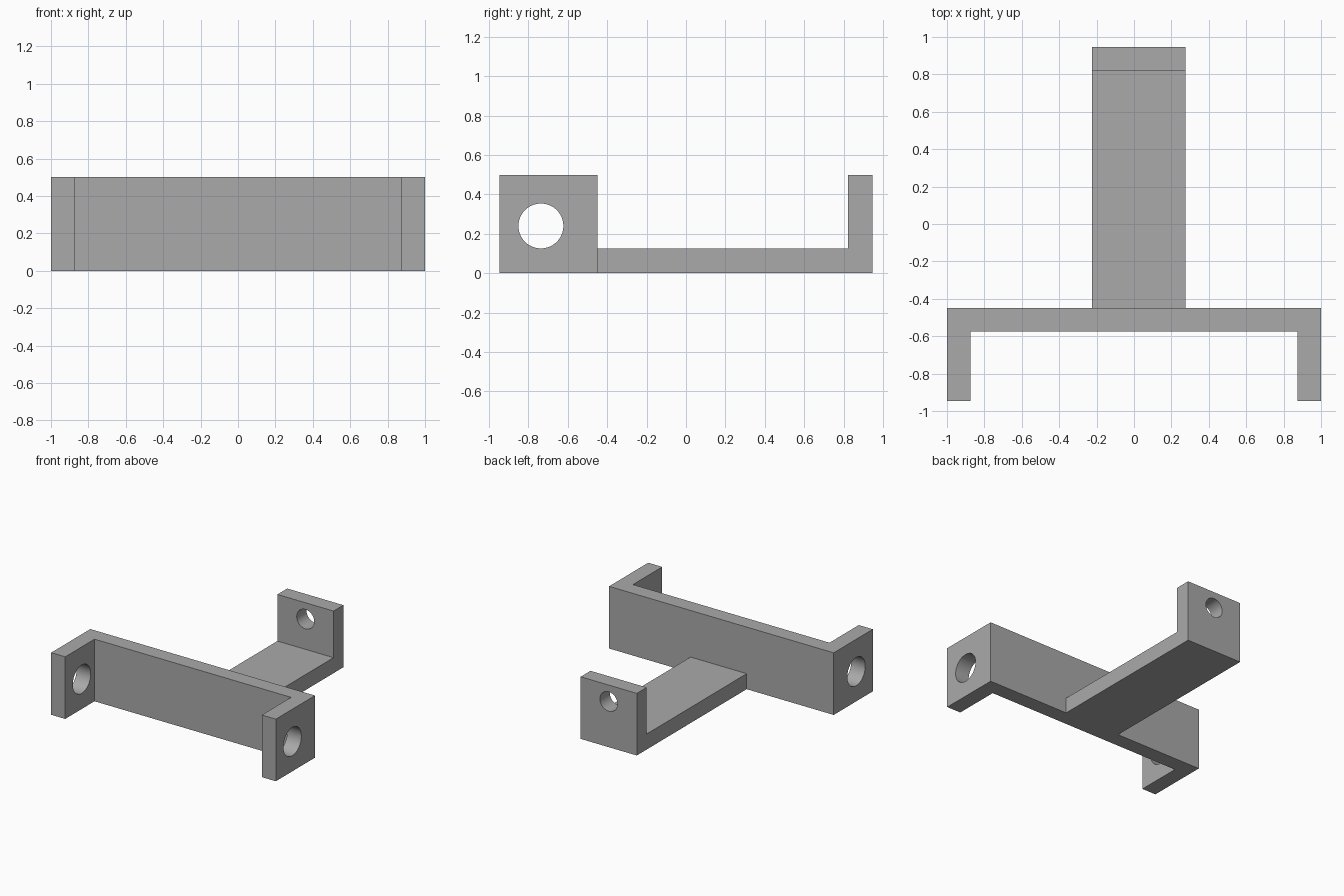
import bpy
import bmesh
from math import pi
from mathutils import Matrix, Vector

cube = bpy.data.objects.get("Cube")
if cube:
    bpy.data.objects.remove(cube)

HEIGHT = 0.5
WALL = 0.125
FRONT, SPINE, BACK = -0.947, -0.45, 0.947
ARM_LEFT, ARM_RIGHT = -0.225, 0.275

grey = bpy.data.materials.new("plain grey")
grey.use_nodes = True
colour = (0.4, 0.4, 0.4, 1)
grey.diffuse_color = colour
grey.node_tree.nodes["Principled BSDF"].inputs["Base Color"].default_value = colour


def finish(name, bm):
    bmesh.ops.recalc_face_normals(bm, faces=bm.faces)
    mesh = bpy.data.meshes.new(name)
    bm.to_mesh(mesh)
    bm.free()
    mesh.materials.append(grey)
    obj = bpy.data.objects.new(name, mesh)
    bpy.context.collection.objects.link(obj)
    return obj


def extrude(name, points, depth):
    """Extrude a flat outline along a vector."""
    bm = bmesh.new()
    face = bm.faces.new([bm.verts.new(p) for p in points])
    result = bmesh.ops.extrude_face_region(bm, geom=[face], use_keep_orig=True)
    moved = [g for g in result["geom"] if isinstance(g, bmesh.types.BMVert)]
    bmesh.ops.translate(bm, verts=moved, vec=Vector(depth))
    return finish(name, bm)


def drill(name, centre, radius, length, axis):
    """Round cutter lying along the given axis."""
    bm = bmesh.new()
    turn = Matrix.Rotation(pi / 2, 4, "Y" if axis == "X" else "X")
    bmesh.ops.create_cone(bm, cap_ends=True, segments=64, radius1=radius,
                          radius2=radius, depth=length,
                          matrix=Matrix.Translation(centre) @ turn)
    return finish(name, bm)


def combine(target, tool, operation):
    """Apply a boolean and drop the helper."""
    mod = target.modifiers.new(operation.title(), "BOOLEAN")
    mod.operation = operation
    mod.solver = "EXACT"
    mod.object = tool
    bpy.context.view_layer.objects.active = target
    bpy.ops.object.modifier_apply(modifier=mod.name)
    bpy.data.objects.remove(tool)


# U-shaped cross frame with two forward ears
half = [(1, SPINE), (1, FRONT), (1 - WALL, FRONT), (1 - WALL, SPINE - WALL)]
outline = half + [(-x, y) for x, y in reversed(half)]
bracket = extrude("bracket", [(x, y, 0) for x, y in outline], (0, 0, HEIGHT))

# L-shaped arm with an upright tab at the back
profile = [(SPINE - WALL / 2, 0), (BACK, 0), (BACK, HEIGHT),
           (BACK - WALL, HEIGHT), (BACK - WALL, WALL), (SPINE - WALL / 2, WALL)]
arm = extrude("arm", [(ARM_LEFT, y, z) for y, z in profile],
              (ARM_RIGHT - ARM_LEFT, 0, 0))
combine(bracket, arm, "UNION")

# Large holes through both ears, small hole through the tab
combine(bracket, drill("ear_hole", (0, -0.737, 0.24), 0.114, 3, "X"), "DIFFERENCE")
combine(bracket, drill("tab_hole", (0.025, BACK, 0.368), 0.078, 0.6, "Y"), "DIFFERENCE")

# Smooth hole walls, crisp edges
bpy.ops.object.select_all(action="DESELECT")
bracket.select_set(True)
bpy.context.view_layer.objects.active = bracket
bpy.ops.object.shade_smooth_by_angle(angle=pi / 6)
